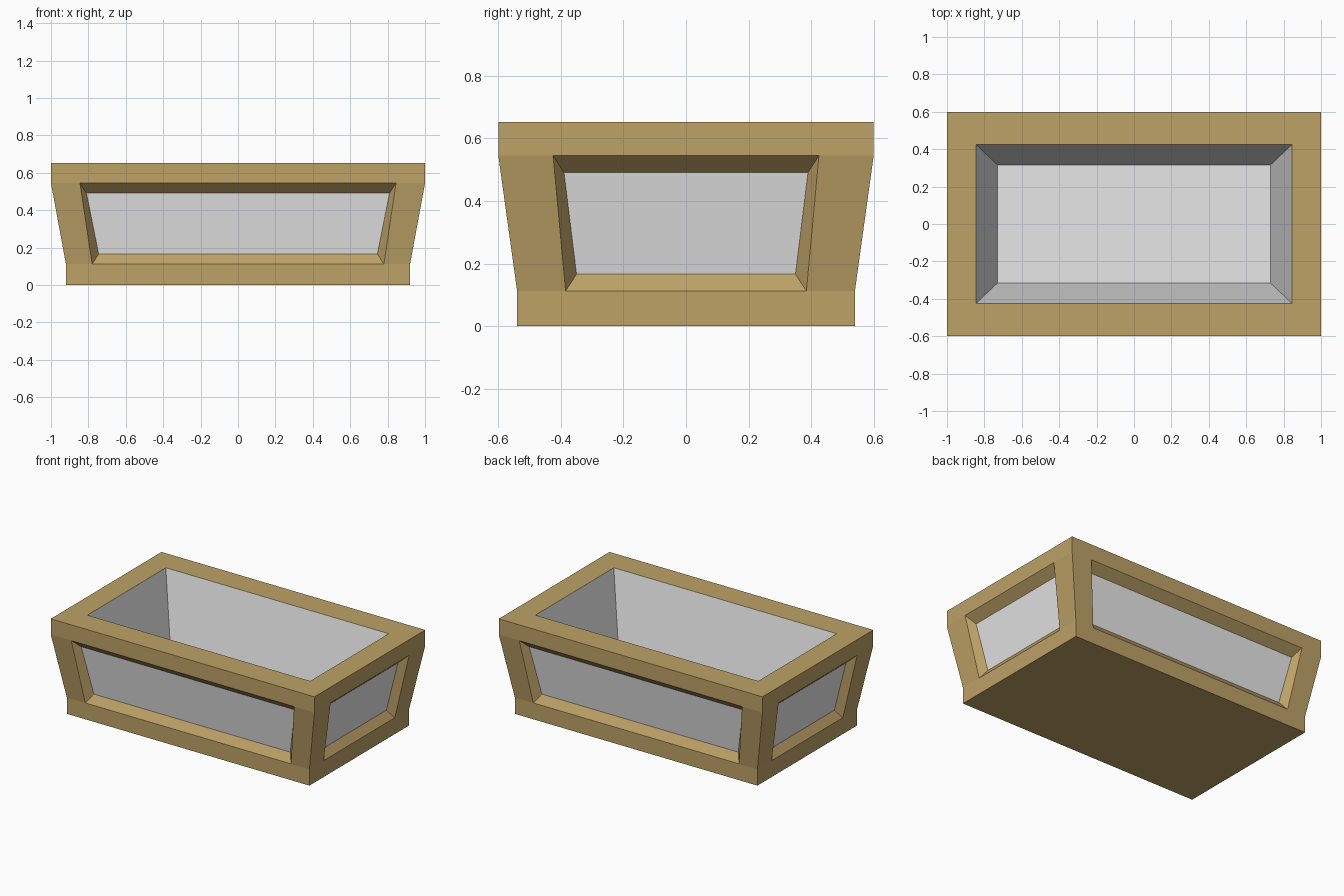
import bpy, bmesh

old = bpy.data.objects.get("Cube")
if old:
    bpy.data.objects.remove(old, do_unlink=True)


def material(name, colour):
    m = bpy.data.materials.new(name)
    m.use_nodes = True
    m.diffuse_color = (*colour, 1)
    m.node_tree.nodes["Principled BSDF"].inputs["Base Color"].default_value = (*colour, 1)
    return m


wood = material("tan wood", (0.51, 0.36, 0.135))
grey = material("light grey", (0.8, 0.8, 0.8))

# Levels: base, lower bend, upper bend, rim
Z = [0, 0.112, 0.545, 0.653]
HALF_X = [0.92, 0.92, 1, 1]
HALF_Y = [0.54, 0.54, 0.6, 0.6]
HOLE_X = [0.78, 0.78, 0.845, 0.845]
HOLE_Y = [0.385, 0.385, 0.425, 0.425]
DEPTH, RISE, SIDE = 0.05, 0.054, 0.035
FLOOR = (0.73, 0.316, 0.112)


def make_object(name, quads, mat):
    bm = bmesh.new()
    for q in quads:
        bm.faces.new([bm.verts.new(p) for p in q])
    bmesh.ops.remove_doubles(bm, verts=bm.verts, dist=0.0005)
    mesh = bpy.data.meshes.new(name)
    bm.to_mesh(mesh)
    bm.free()
    mesh.materials.append(mat)
    obj = bpy.data.objects.new(name, mesh)
    bpy.context.collection.objects.link(obj)


def rect(x, y, z):
    return [(-x, -y, z), (x, -y, z), (x, y, z), (-x, y, z)]


def bridge(a, b):
    n = len(a)
    return [(a[i], a[(i + 1) % n], b[(i + 1) % n], b[i]) for i in range(n)]


# Each side maps (along, outward, height) to the model's space
sides = [
    ("front", lambda a, o, z: (a, -o, z), HALF_X, HALF_Y, HOLE_X),
    ("back", lambda a, o, z: (-a, o, z), HALF_X, HALF_Y, HOLE_X),
    ("left", lambda a, o, z: (o, a, z), HALF_Y, HALF_X, HOLE_Y),
    ("right", lambda a, o, z: (-o, -a, z), HALF_Y, HALF_X, HOLE_Y),
]

frame = []
for name, place, half, out, hole in sides:
    # Frame bands and posts around the opening
    grid = [[place(a, out[i], Z[i]) for a in (-half[i], -hole[i], hole[i], half[i])]
            for i in range(4)]
    for r in range(3):
        for c in range(3):
            if (r, c) != (1, 1):
                frame.append((grid[r][c], grid[r][c + 1], grid[r + 1][c + 1], grid[r + 1][c]))

    # Bevelled reveal and the recessed panel behind it
    opening = [grid[1][1], grid[1][2], grid[2][2], grid[2][1]]
    slope = (out[2] - out[1]) / (Z[2] - Z[1])
    low, high = hole[1] - SIDE, hole[2] - SIDE
    o_low = out[1] - DEPTH + slope * RISE
    o_high = out[2] - DEPTH - slope * RISE
    panel = [place(-low, o_low, Z[1] + RISE), place(low, o_low, Z[1] + RISE),
             place(high, o_high, Z[2] - RISE), place(-high, o_high, Z[2] - RISE)]
    frame += bridge(opening, panel)
    make_object(name + "_panel", [panel], grey)

# Rim and underside
mouth = rect(HOLE_X[3], HOLE_Y[3], Z[3])
frame += bridge(rect(HALF_X[3], HALF_Y[3], Z[3]), mouth)
frame.append(rect(HALF_X[0], HALF_Y[0], Z[0])[::-1])
make_object("planter_frame", frame, wood)

# Tapered inner basin, facing inward
floor = rect(*FLOOR)
make_object("inner_basin", bridge(mouth, floor) + [floor], grey)
